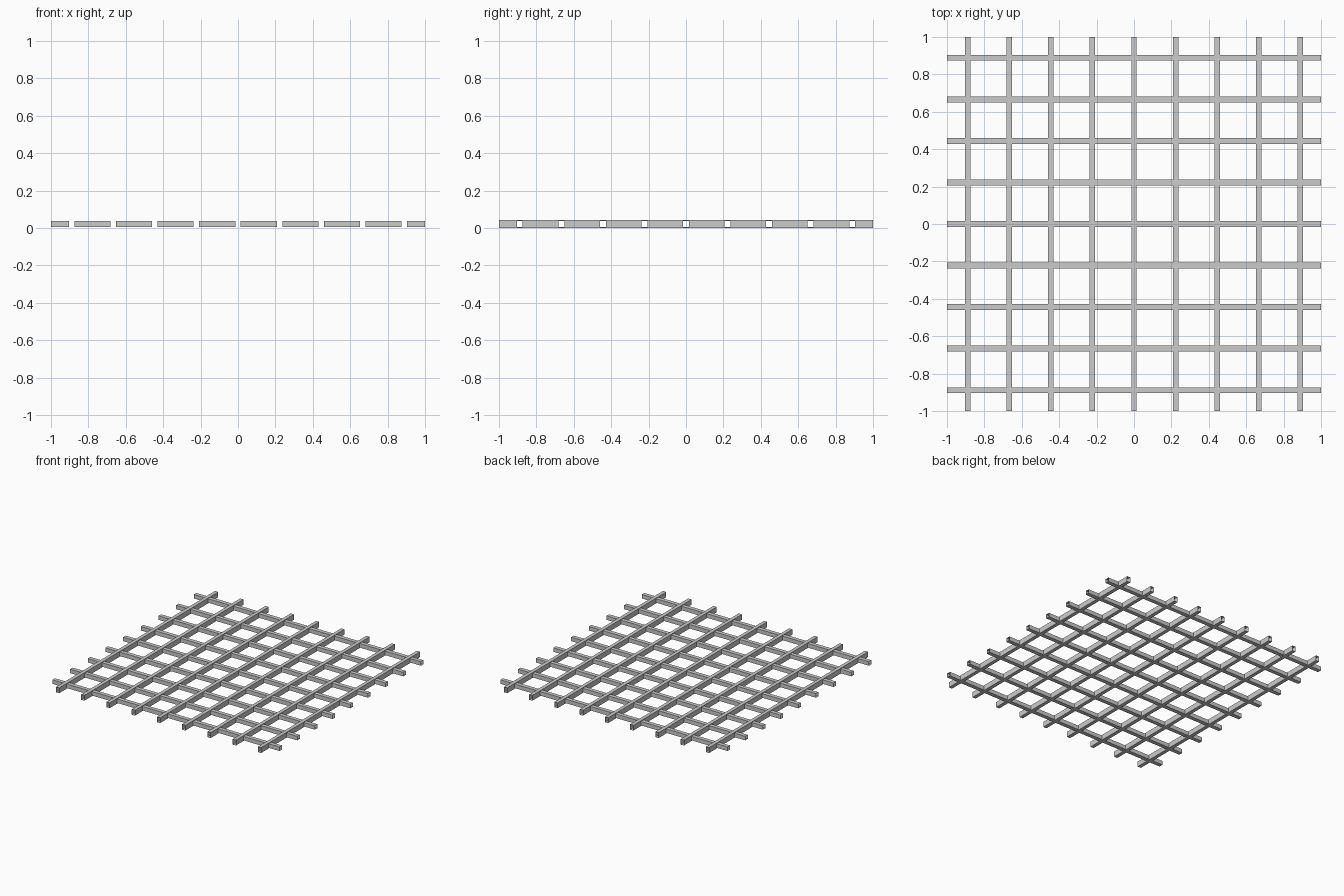
import bpy, bmesh

if "Cube" in bpy.data.objects:
    bpy.data.objects.remove(bpy.data.objects["Cube"])

N = 4                    # bars on each side of the centre
STEP = 2 / 9             # bar spacing
W = 0.0145               # half width of the long (y) bars
V = 0.016                # half width of the cross (x) bars
H = 0.042                # height of the y bars
Z0, Z1 = 0.005, 0.037    # bottom and top of the x bars
centres = [i * STEP for i in range(-N, N + 1)]


def spans(half):
    """Intervals between the bars, from edge to edge of the grid."""
    cuts = [-1.0]
    for c in centres:
        cuts += [c - half, c + half]
    cuts.append(1.0)
    return list(zip(cuts[0::2], cuts[1::2]))


def quad(bm, *pts):
    bm.faces.new([bm.verts.new(p) for p in pts])


def wall(bm, x, side, y0, y1, z0, z1):
    pts = [(x, y0, z0), (x, y1, z0), (x, y1, z1), (x, y0, z1)]
    quad(bm, *(pts if side > 0 else pts[::-1]))


def finish(bm, name):
    me = bpy.data.meshes.new(name)
    bmesh.ops.remove_doubles(bm, verts=bm.verts, dist=1e-5)
    bm.to_mesh(me)
    bm.free()
    bpy.context.collection.objects.link(bpy.data.objects.new(name, me))


# Long bars: open-ended hollow tubes, side walls pierced by the cross bars
bm = bmesh.new()
for x in centres:
    a, b = x - W, x + W
    quad(bm, (a, -1, H), (b, -1, H), (b, 1, H), (a, 1, H))
    quad(bm, (a, 1, 0), (b, 1, 0), (b, -1, 0), (a, -1, 0))
    for s in (-1, 1):
        for y0, y1 in spans(V):
            wall(bm, x + s * W, s, y0, y1, 0, H)
        for y in centres:
            wall(bm, x + s * W, s, y - V, y + V, 0, Z0)
            wall(bm, x + s * W, s, y - V, y + V, Z1, H)
finish(bm, "long_bars")

# Cross bars: hollow open segments between the long bars
bm = bmesh.new()
for y in centres:
    c, d = y - V, y + V
    for a, b in spans(W):
        quad(bm, (a, c, Z1), (b, c, Z1), (b, d, Z1), (a, d, Z1))
        quad(bm, (a, d, Z0), (b, d, Z0), (b, c, Z0), (a, c, Z0))
        quad(bm, (a, c, Z0), (b, c, Z0), (b, c, Z1), (a, c, Z1))
        quad(bm, (b, d, Z0), (a, d, Z0), (a, d, Z1), (b, d, Z1))
finish(bm, "cross_bars")
